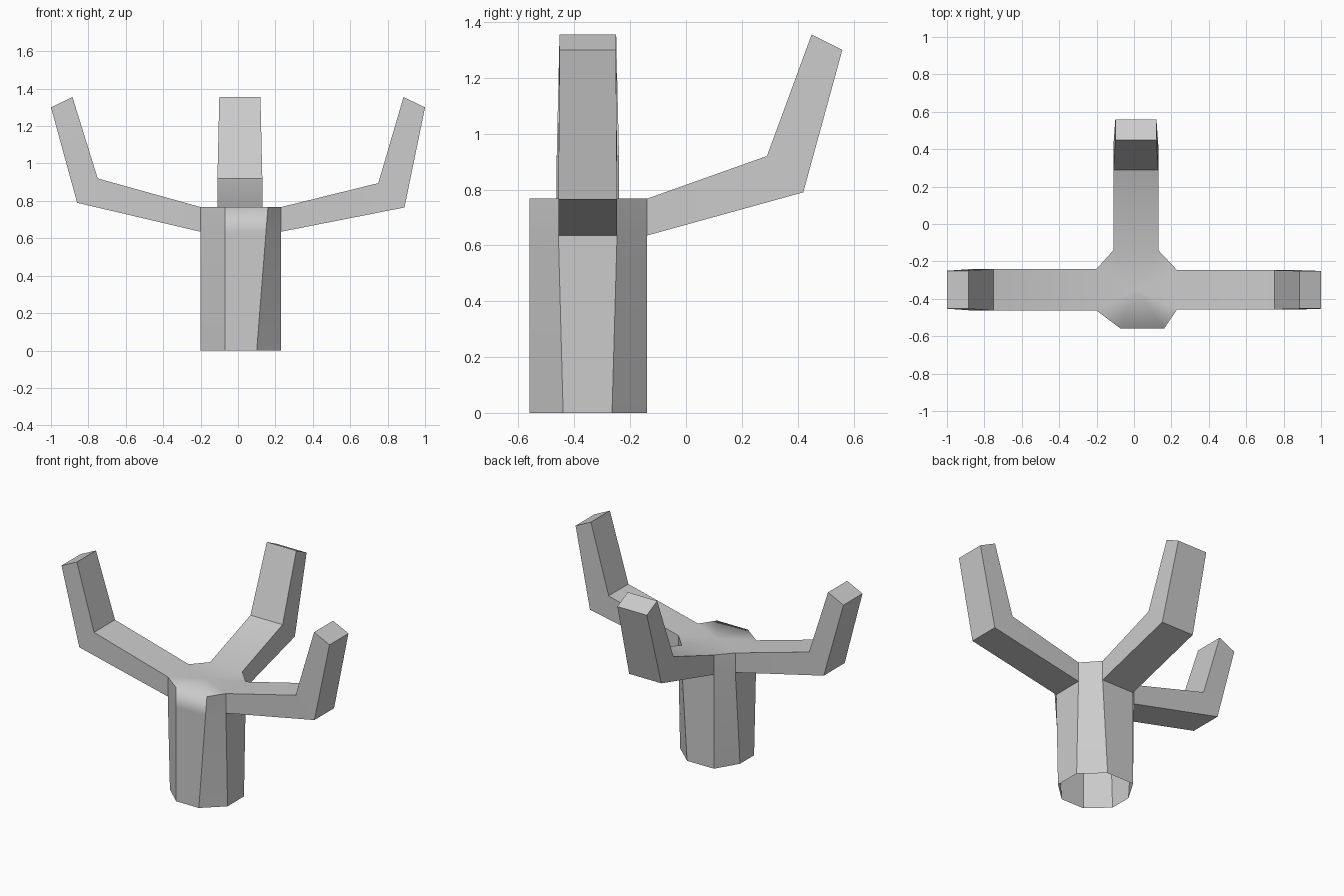
import bpy
import bmesh
import math
from mathutils import Vector

cube = bpy.data.objects.get("Cube")
if cube:
    bpy.data.objects.remove(cube, do_unlink=True)

grey = bpy.data.materials.new("plain grey")
grey.use_nodes = True
grey.diffuse_color = (0.6, 0.6, 0.6, 1)
grey.node_tree.nodes["Principled BSDF"].inputs["Base Color"].default_value = grey.diffuse_color

BRANCH_Z, TOP_Z = 0.635, 0.767

# Uneven octagons of the trunk, counterclockwise from the front face
foot = [(-0.07, -0.56), (0.10, -0.56), (0.23, -0.44), (0.23, -0.265),
        (0.09, -0.14), (-0.11, -0.14), (-0.2, -0.29), (-0.2, -0.44)]
crown = [(-0.07, -0.56), (0.16, -0.56), (0.23, -0.457), (0.23, -0.247),
         (0.13, -0.14), (-0.11, -0.14), (-0.2, -0.24), (-0.2, -0.463)]

bm = bmesh.new()


def ring(z):
    t = z / TOP_Z
    return [bm.verts.new(Vector((*a, z)).lerp(Vector((*b, z)), t))
            for a, b in zip(foot, crown)]


def bridge(lower, upper, skip=()):
    n = len(lower)
    for i in range(n):
        if i not in skip:
            j = (i + 1) % n
            bm.faces.new((lower[i], lower[j], upper[j], upper[i]))


# Trunk, open at the foot, with three openings for the branches
base, mid, top = ring(0), ring(BRANCH_Z), ring(TOP_Z)
for v, xy in zip(mid, crown):
    if v.co.y > -0.5:
        v.co.x, v.co.y = xy
bridge(base, mid)
bridge(mid, top, skip=(2, 4, 6))
centre = bm.verts.new((0.01, -0.35, TOP_Z))
for i in range(8):
    bm.faces.new((top[i], top[(i + 1) % 8], centre))


def branch(side, axis, sign, stations):
    """Carry one opening outward; a station is (low reach, low z, high reach, high z, inset)."""
    loop = [mid[side], mid[side + 1], top[side + 1], top[side]]
    across = 1 - axis
    middle = (loop[0].co[across] + loop[1].co[across]) / 2
    start = [v.co.copy() for v in loop]
    for low, low_z, high, high_z, inset in stations:
        new = []
        for k, p in enumerate(start):
            q = p.copy()
            q[axis] = sign * (low if k < 2 else high)
            q.z = low_z if k < 2 else high_z
            q[across] -= math.copysign(inset, p[across] - middle)
            new.append(bm.verts.new(q))
        bridge(loop, new)
        loop = new
    bm.faces.new(loop)


branch(2, 0, 1, [(0.89, 0.765, 0.75, 0.895, 0), (1.0, 1.3, 0.885, 1.355, 0.004)])
branch(4, 1, 1, [(0.42, 0.79, 0.29, 0.92, 0), (0.56, 1.3, 0.45, 1.355, 0.01)])
branch(6, 0, -1, [(0.86, 0.79, 0.75, 0.92, 0), (1.0, 1.3, 0.885, 1.355, 0.01)])

# Soft shading over shallow bends and the front lip, crisp edges elsewhere
bm.normal_update()
lip = bm.edges.get((top[0], top[1]))
for f in bm.faces:
    f.smooth = True
for e in bm.edges:
    e.smooth = e is lip or e.calc_face_angle(0) < math.radians(30)

mesh = bpy.data.meshes.new("branching_trunk")
bm.to_mesh(mesh)
bm.free()
mesh.materials.append(grey)
trunk = bpy.data.objects.new("branching_trunk", mesh)
bpy.context.collection.objects.link(trunk)
